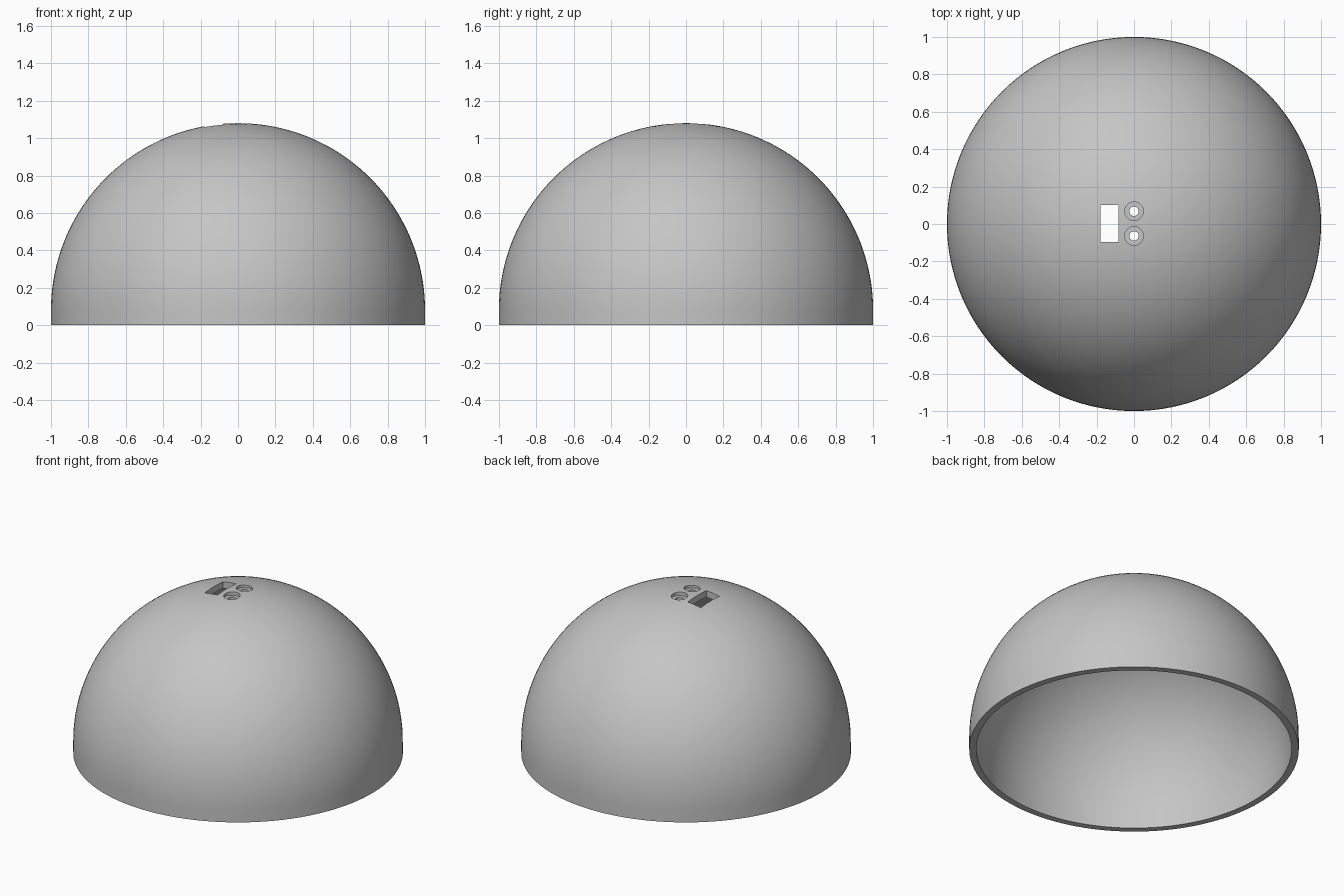
import bpy, bmesh, math
from mathutils import Matrix, Vector

if "Cube" in bpy.data.objects:
    bpy.data.objects.remove(bpy.data.objects["Cube"])

OUTER, INNER, SKIRT = 1.0, 0.957, 0.08
ARC_STEPS, TURN_STEPS = 40, 128

grey = bpy.data.materials.new("plain grey")
grey.use_nodes = True
grey.diffuse_color = (0.56, 0.56, 0.56, 1)
grey.node_tree.nodes["Principled BSDF"].inputs["Base Color"].default_value = grey.diffuse_color


def make_object(name, bm):
    bmesh.ops.recalc_face_normals(bm, faces=bm.faces[:])
    mesh = bpy.data.meshes.new(name)
    bm.to_mesh(mesh)
    bm.free()
    mesh.materials.append(grey)
    obj = bpy.data.objects.new(name, mesh)
    bpy.context.collection.objects.link(obj)
    return obj


def arc(radius):
    angles = [math.pi / 2 * i / ARC_STEPS for i in range(ARC_STEPS + 1)]
    return [Vector((radius * math.sin(a), 0, SKIRT + radius * math.cos(a))) for a in angles]


def cylinder_cutter(name, radius, y, bottom, top):
    bm = bmesh.new()
    bmesh.ops.create_cone(bm, cap_ends=True, segments=48, radius1=radius, radius2=radius,
                          depth=top - bottom,
                          matrix=Matrix.Translation((0, y, (top + bottom) / 2)))
    return make_object(name, bm)


# Hollow dome with a short straight skirt, turned from its wall section
section = arc(OUTER) + [Vector((OUTER, 0, 0)), Vector((INNER, 0, 0))] + arc(INNER)[::-1]
bm = bmesh.new()
verts = [bm.verts.new(p) for p in section]
edges = [bm.edges.new(pair) for pair in zip(verts, verts[1:])]
bmesh.ops.spin(bm, geom=verts + edges, cent=(0, 0, 0), axis=(0, 0, 1),
               angle=math.tau, steps=TURN_STEPS, use_duplicate=False)
bmesh.ops.remove_doubles(bm, verts=bm.verts[:], dist=0.0001)
dome = make_object("dome_shell", bm)

# Rectangular slot beside the crown
bm = bmesh.new()
bmesh.ops.create_cube(bm, size=1, matrix=Matrix.Translation((-0.132, 0.002, 1.05))
                      @ Matrix.Diagonal((0.096, 0.198, 0.3, 1)))
cutters = [make_object("slot_cutter", bm)]

# Pair of counterbored screw holes
for side in (-1, 1):
    y = 0.002 + side * 0.066
    cutters.append(cylinder_cutter("counterbore_cutter", 0.05, y, 1.056, 1.2))
    cutters.append(cylinder_cutter("hole_cutter", 0.025, y, 0.9, 1.2))

for cutter in cutters:
    cutter.hide_render = True
    cut = dome.modifiers.new(cutter.name, 'BOOLEAN')
    cut.operation = 'DIFFERENCE'
    cut.solver = 'EXACT'
    cut.object = cutter

# Bake the cuts and drop the helpers
graph = bpy.context.evaluated_depsgraph_get()
cut_mesh = bpy.data.meshes.new_from_object(dome.evaluated_get(graph))
dome.modifiers.clear()
dome.data = cut_mesh
for cutter in cutters:
    bpy.data.objects.remove(cutter)
dome.data.materials.clear()
dome.data.materials.append(grey)
for face in dome.data.polygons:
    face.material_index = 0

# Smooth curved walls, crisp rims
bpy.ops.object.select_all(action='DESELECT')
dome.select_set(True)
bpy.context.view_layer.objects.active = dome
bpy.ops.object.shade_smooth_by_angle(angle=math.radians(30))
